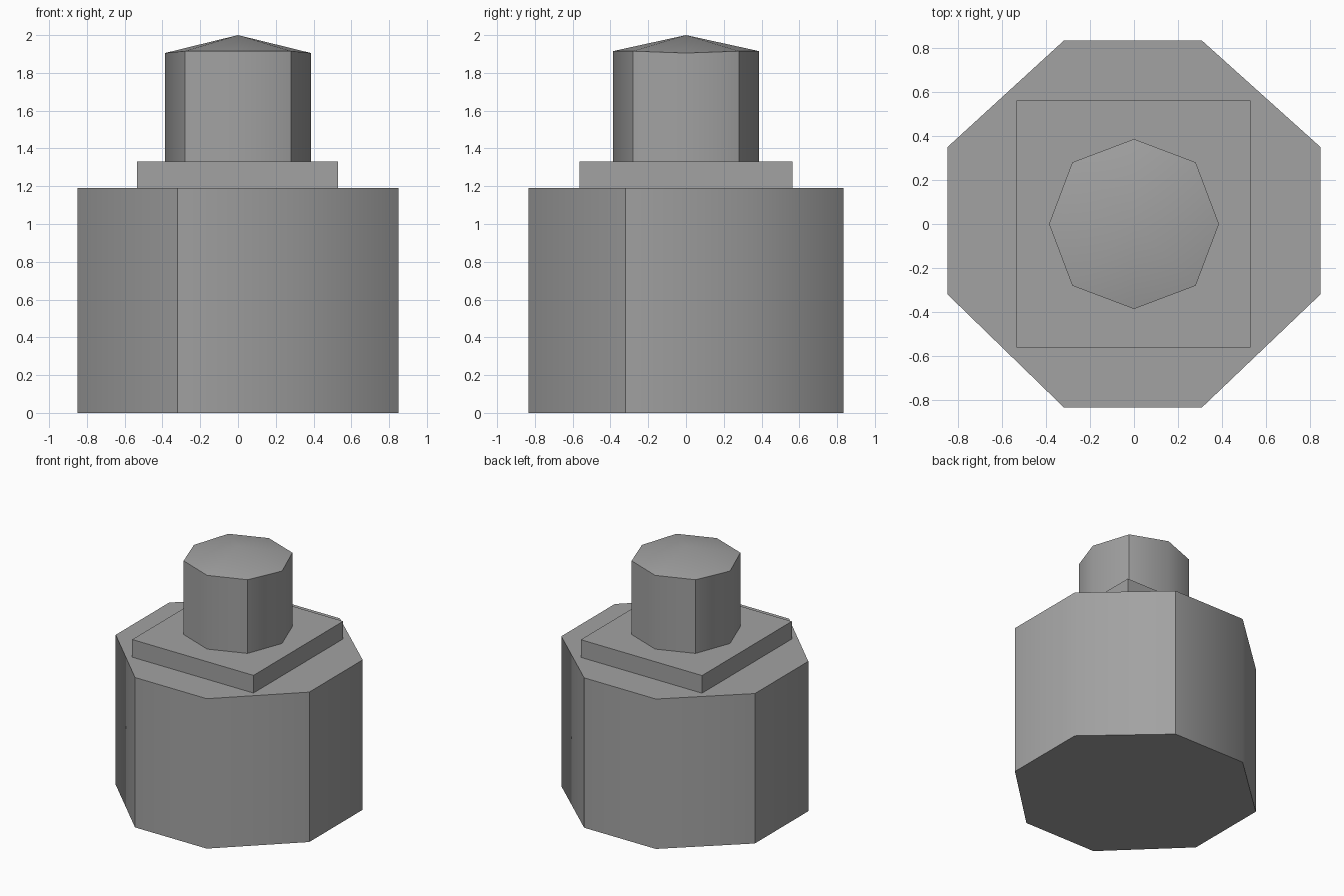
import bpy
import bmesh

cube = bpy.data.objects.get("Cube")
if cube:
    bpy.data.objects.remove(cube, do_unlink=True)

# One grey for every part
grey = bpy.data.materials.new("plain_grey")
grey.use_nodes = True
colour = (0.36, 0.36, 0.36, 1.0)
grey.diffuse_color = colour
grey.node_tree.nodes["Principled BSDF"].inputs["Base Color"].default_value = colour


def prism(name, outline, bottom, tops, smooth_corners=(), apex=None):
    """Extrude an outline; listed corners are softly shaded, all others sharp."""
    bm = bmesh.new()
    low = [bm.verts.new((x, y, bottom)) for x, y in outline]
    high = [bm.verts.new((x, y, z)) for (x, y), z in zip(outline, tops)]
    n = len(outline)
    bm.faces.new(low[::-1])
    for i in range(n):
        j = (i + 1) % n
        bm.faces.new((low[i], low[j], high[j], high[i]))
    if apex is None:
        bm.faces.new(high)
    else:
        tip = bm.verts.new((0, 0, apex))
        for i in range(n):
            bm.faces.new((high[i], high[(i + 1) % n], tip))
    for face in bm.faces:
        face.smooth = True
    soft = {frozenset((low[i], high[i])) for i in smooth_corners}
    for edge in bm.edges:
        on_cap = apex is not None and tip in edge.verts
        edge.smooth = on_cap or frozenset(edge.verts) in soft
    mesh = bpy.data.meshes.new(name)
    bm.to_mesh(mesh)
    bm.free()
    mesh.materials.append(grey)
    obj = bpy.data.objects.new(name, mesh)
    bpy.context.collection.objects.link(obj)
    return obj


# Wide eight-sided base, alternate corners softened
base_outline = [(-0.32, -0.835), (0.31, -0.835), (0.85, -0.32), (0.85, 0.35),
                (0.31, 0.835), (-0.32, 0.835), (-0.85, 0.35), (-0.85, -0.32)]
prism("base_drum", base_outline, 0.0, [1.19] * 8, (1, 3, 5, 7))

# Rectangular step
plate_outline = [(-0.535, -0.563), (0.53, -0.563), (0.53, 0.563), (-0.535, 0.563)]
prism("step_plate", plate_outline, 1.19, [1.33] * 4)

# Eight-sided post with a shallow pointed cap
r, d = 0.387, 0.281
post_outline = [(0, -r), (d, -d), (r, 0), (d, d), (0, r), (-d, d), (-r, 0), (-d, -d)]
rim = [1.905 if abs(x) == r else 1.915 for x, y in post_outline]
prism("top_post", post_outline, 1.33, rim, (0, 2, 4, 6), apex=2.0)
